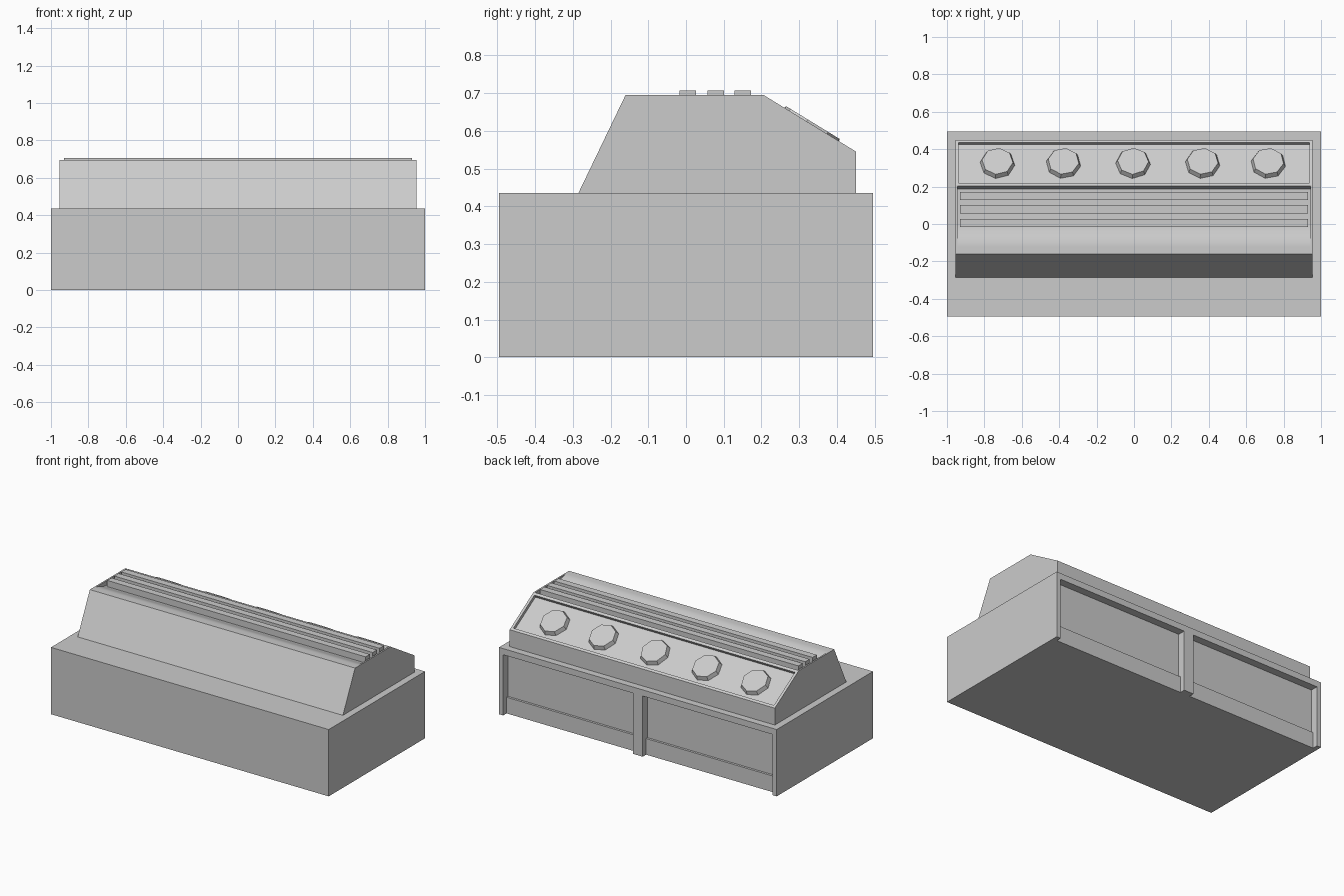
import bpy, bmesh, math, random
from mathutils import Matrix, Vector

if "Cube" in bpy.data.objects:
    bpy.data.objects.remove(bpy.data.objects["Cube"])

random.seed(4)


def obj_from_bm(name, bm):
    bmesh.ops.recalc_face_normals(bm, faces=bm.faces)
    me = bpy.data.meshes.new(name)
    bm.to_mesh(me)
    bm.free()
    ob = bpy.data.objects.new(name, me)
    bpy.context.collection.objects.link(ob)
    return ob


def extrude_x(name, profile, half):
    """Closed y-z profile extruded from -half to +half along x."""
    bm = bmesh.new()
    face = bm.faces.new([bm.verts.new((-half, y, z)) for y, z in profile])
    ext = bmesh.ops.extrude_face_region(bm, geom=[face])
    verts = [v for v in ext["geom"] if isinstance(v, bmesh.types.BMVert)]
    bmesh.ops.translate(bm, verts=verts, vec=(2 * half, 0, 0))
    return obj_from_bm(name, bm)


def box(name, x, y, z):
    bm = bmesh.new()
    size = Vector((x[1] - x[0], y[1] - y[0], z[1] - z[0]))
    mid = Vector((sum(x) / 2, sum(y) / 2, sum(z) / 2))
    bmesh.ops.create_cube(bm, size=1, matrix=Matrix.Translation(mid) @ Matrix.Diagonal((*size, 1)))
    return obj_from_bm(name, bm)


def cut(target, cutter):
    mod = target.modifiers.new("cut", 'BOOLEAN')
    mod.operation = 'DIFFERENCE'
    mod.solver = 'EXACT'
    mod.object = cutter
    bpy.context.view_layer.objects.active = target
    bpy.ops.object.modifier_apply(modifier=mod.name)
    bpy.data.objects.remove(cutter)


# Base cabinet with two open bays at the back, each stepped over a kick rail
base = box("base_cabinet", (-1, 1), (-0.495, 0.495), (0, 0.435))
bay = [(0.6, -0.1), (0.46, -0.1), (0.46, 0.105), (0.445, 0.105), (0.445, 0.395), (0.6, 0.395)]
for side in (-1, 1):
    cutter = extrude_x("bay_cutter", bay, 0.4675)
    cutter.data.transform(Matrix.Translation((side * 0.5025, 0, 0)))
    cut(base, cutter)

# Raised console hood
hood = extrude_x("console_hood", [(-0.285, 0.42), (-0.285, 0.435), (-0.16, 0.695),
                                  (0.205, 0.695), (0.45, 0.545), (0.45, 0.42)], 0.955)

# Sunken vent tray in the hood top, with a soft front ramp
ramp = []
for i in range(9):
    t = i / 8
    ramp.append((-0.12 + 0.12 * t, 0.695 - 0.03 * (0.5 - 0.5 * math.cos(math.pi * t))))
cut(hood, extrude_x("tray_cutter", [(-0.12, 0.75)] + ramp + [(0.188, 0.665), (0.202, 0.695), (0.202, 0.75)], 0.945))

# Sunken control panel in the sloped face
slope = Vector((0, 0.245, -0.15)).normalized()
normal = Vector((0, 0.15, 0.245)).normalized()
top_edge = Vector((0, 0.205, 0.695))
panel = [top_edge + slope * s + normal * n
         for s, n in ((0.017, 0.05), (0.017, -0.02), (0.270, -0.02), (0.270, 0.05))]
cut(hood, extrude_x("panel_cutter", [(p.y, p.z) for p in panel], 0.938))

for ob in (hood,):
    bpy.ops.object.select_all(action='DESELECT')
    ob.select_set(True)
    bpy.context.view_layer.objects.active = ob
    bpy.ops.object.shade_smooth_by_angle(angle=math.radians(20))

# Vent slats
for i, y in enumerate((0.005, 0.079, 0.15)):
    box(f"vent_slat_{i + 1}", (-0.93, 0.93), (y - 0.022, y + 0.022), (0.66, 0.707))

# Octagonal dials standing on the control panel
tilt = Vector((0, 0, 1)).rotation_difference(normal).to_matrix().to_4x4()
for i, x in enumerate((-0.73, -0.377, -0.005, 0.367, 0.718)):
    bm = bmesh.new()
    centre = top_edge + slope * 0.150 + normal * -0.008 + Vector((x, 0, 0))
    turn = Matrix.Rotation(math.radians(random.uniform(-12, 12)), 4, 'Z')
    bmesh.ops.create_cone(bm, cap_ends=True, segments=8, radius1=0.094, radius2=0.083,
                          depth=0.028, matrix=Matrix.Translation(centre) @ tilt @ turn)
    obj_from_bm(f"dial_{i + 1}", bm)
